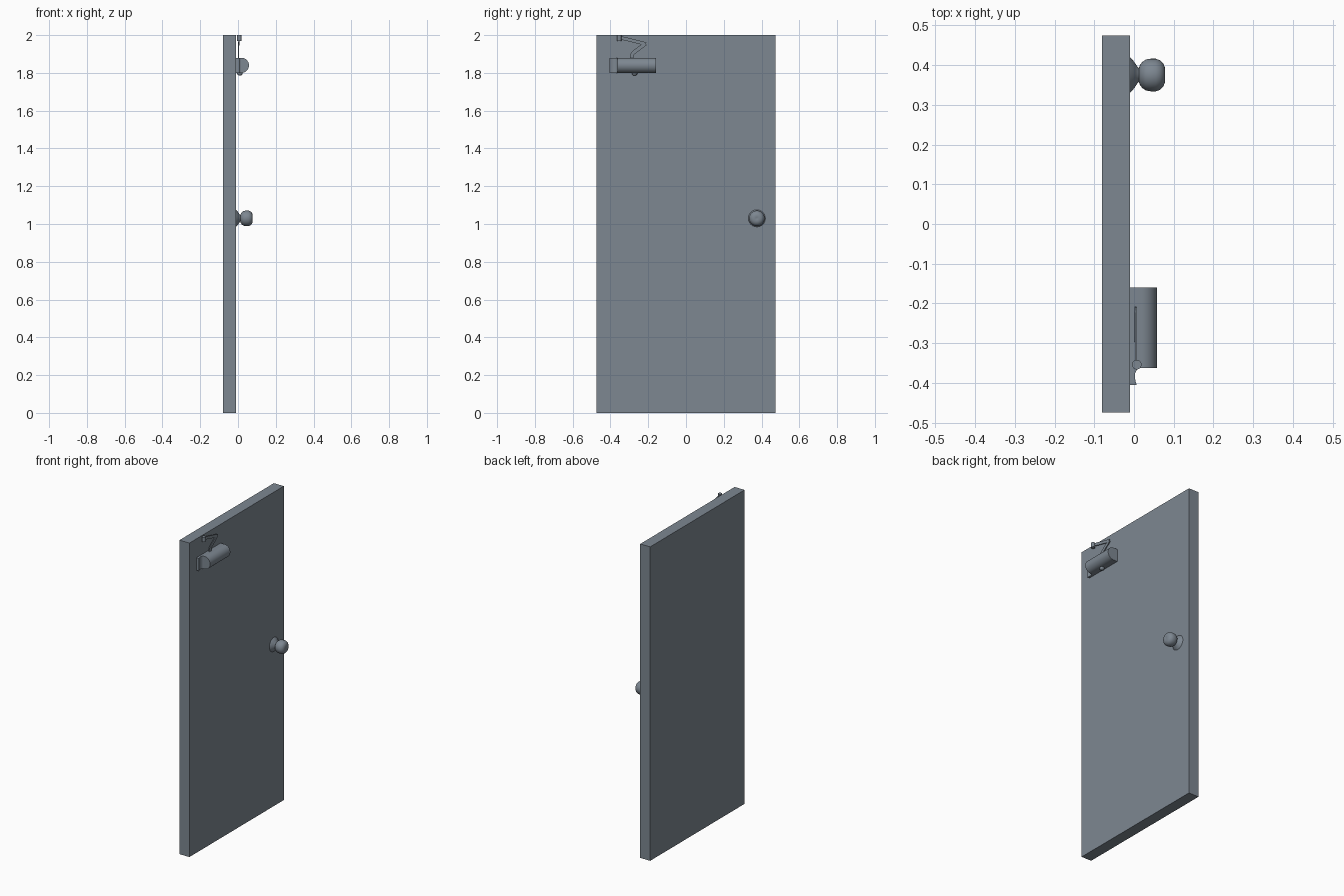
import bpy, bmesh, math
from mathutils import Vector

if "Cube" in bpy.data.objects:
    bpy.data.objects.remove(bpy.data.objects["Cube"])

grey = bpy.data.materials.new("slate_grey")
grey.diffuse_color = (0.205, 0.242, 0.283, 1)
grey.use_nodes = True
grey.node_tree.nodes["Principled BSDF"].inputs["Base Color"].default_value = grey.diffuse_color


def finish(name, bm, angle=35):
    bmesh.ops.recalc_face_normals(bm, faces=bm.faces)
    mesh = bpy.data.meshes.new(name)
    bm.to_mesh(mesh)
    bm.free()
    mesh.materials.append(grey)
    ob = bpy.data.objects.new(name, mesh)
    bpy.context.collection.objects.link(ob)
    bpy.ops.object.select_all(action='DESELECT')
    bpy.context.view_layer.objects.active = ob
    ob.select_set(True)
    bpy.ops.object.shade_smooth_by_angle(angle=math.radians(angle))
    return ob


def extrude(name, profile, offset):
    """Close a 3D outline into a face and extrude it along an offset."""
    bm = bmesh.new()
    face = bm.faces.new([bm.verts.new(p) for p in profile])
    out = bmesh.ops.extrude_face_region(bm, geom=[face], use_keep_orig=True)
    verts = [g for g in out["geom"] if isinstance(g, bmesh.types.BMVert)]
    bmesh.ops.translate(bm, verts=verts, vec=offset)
    return finish(name, bm)


def lathe(name, profile, origin, axis, steps=40):
    """Spin (height, radius) points around an axis through origin."""
    rot = Vector((0, 0, 1)).rotation_difference(Vector(axis))
    bm = bmesh.new()
    verts = [bm.verts.new(Vector(origin) + rot @ Vector((r, 0, h))) for h, r in profile]
    edges = [bm.edges.new(pair) for pair in zip(verts, verts[1:])]
    bmesh.ops.spin(bm, geom=verts + edges, cent=origin, axis=axis,
                   angle=math.tau, steps=steps, use_duplicate=False)
    bmesh.ops.remove_doubles(bm, verts=bm.verts, dist=1e-5)
    return finish(name, bm)


def flat_bar(name, path, width, x0, x1):
    """A bar of constant width following a (y, z) path."""
    pts = [Vector(p) for p in path]
    left, right = [], []
    for i, p in enumerate(pts):
        d = (pts[min(i + 1, len(pts) - 1)] - pts[max(i - 1, 0)]).normalized()
        n = Vector((-d.y, d.x)) * width / 2
        left.append(p + n)
        right.append(p - n)
    outline = [(x0, p.x, p.y) for p in left + right[::-1]]
    return extrude(name, outline, (x1 - x0, 0, 0))


# Door slab
extrude("door", [(-0.08, -0.475, 0), (-0.01, -0.475, 0),
                 (-0.01, 0.475, 0), (-0.08, 0.475, 0)], (0, 0, 2))

# Knob with flared rosette
KNOB = (0, 0.375, 1.03)
lathe("knob_rosette", [(-0.01, 0), (-0.01, 0.045), (-0.004, 0.039), (0.004, 0.028),
                       (0.010, 0.019), (0.016, 0.016), (0.016, 0)], KNOB, (1, 0, 0))
lathe("knob", [(0.012, 0), (0.012, 0.016), (0.015, 0.025), (0.021, 0.033),
               (0.030, 0.039), (0.042, 0.041), (0.055, 0.041), (0.066, 0.037),
               (0.074, 0.029), (0.078, 0.018), (0.078, 0.006), (0.076, 0)], KNOB, (1, 0, 0))

# Door closer body: half-round housing
arc = [(0.018 + 0.04 * math.sin(math.pi * i / 24), -0.363, 1.84 + 0.04 * math.cos(math.pi * i / 24))
       for i in range(25)]
extrude("closer_body", [(-0.01, -0.363, 1.80), (-0.01, -0.363, 1.88)] + arc, (0, 0.203, 0))

# Mounting plate with a hollowed end
plate = [(-0.01, -0.355), (-0.01, -0.405), (0.007, -0.405), (0.004, -0.396),
         (0.002, -0.385), (0.003, -0.375), (0.007, -0.367), (0.014, -0.363), (0.014, -0.355)]
extrude("closer_plate", [(x, y, 1.80) for x, y in plate], (0, 0, 0.08))

# Adjusting nub under the body
lathe("closer_nub", [(0.03, 0), (0.03, 0.014), (0.008, 0.014), (0.003, 0.011), (0, 0.006), (0, 0)],
      (0.01, -0.272, 1.786), (0, 0, 1), 24)

# Folding arm and pivot pin
flat_bar("lower_arm", [(-0.287, 1.87), (-0.287, 1.89), (-0.283, 1.901),
                       (-0.273, 1.911), (-0.214, 1.955)], 0.02, 0.001, 0.006)
flat_bar("upper_arm", [(-0.212, 1.953), (-0.232, 1.958), (-0.35, 1.987)], 0.018, 0.003, 0.008)
lathe("arm_pin", [(0, 0), (0, 0.012), (0.03, 0.012), (0.03, 0)],
      (0.007, -0.354, 1.97), (0, 0, 1), 24)
